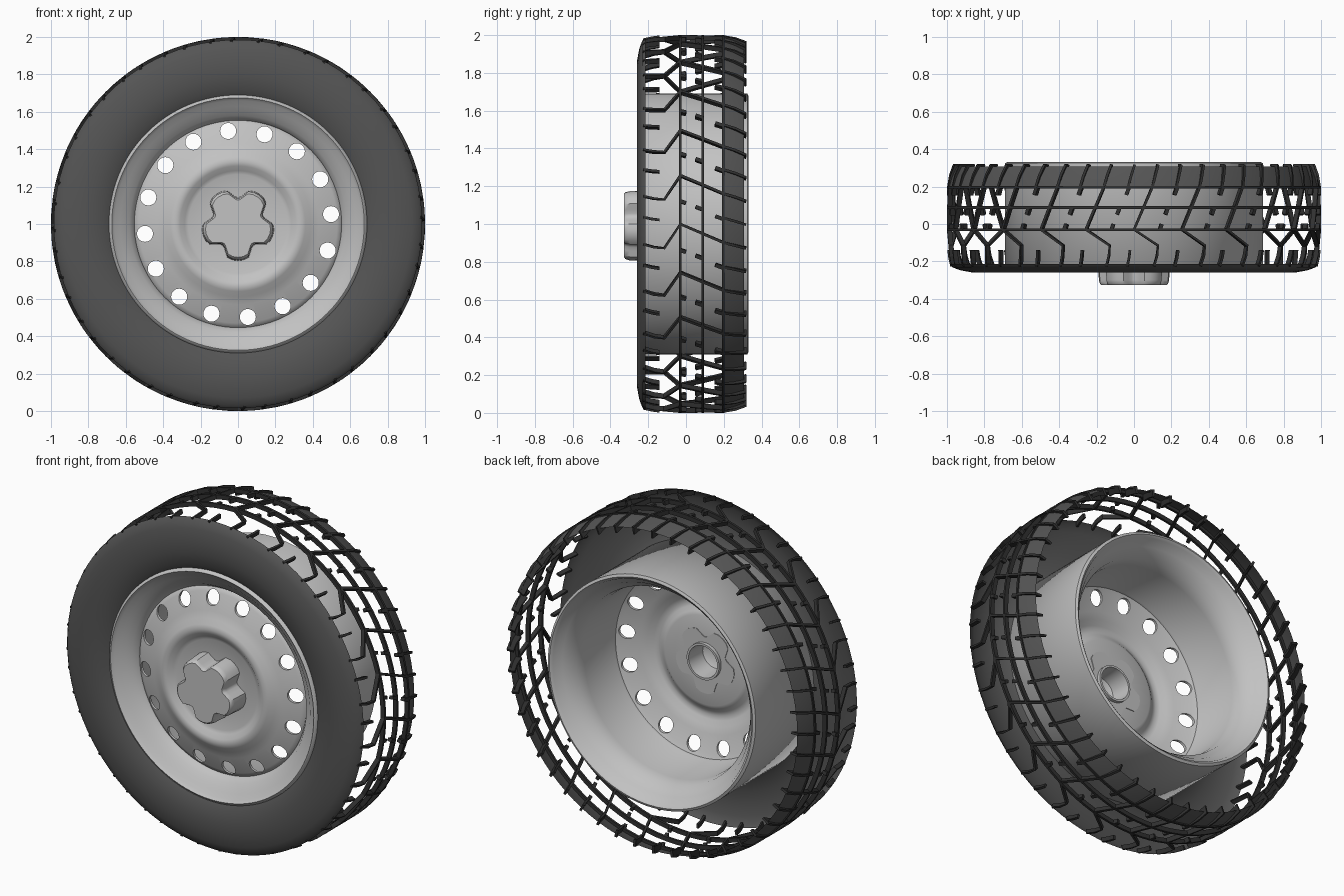
import bpy, bmesh, math
from mathutils import Vector

cube = bpy.data.objects.get("Cube")
if cube:
    bpy.data.objects.remove(cube, do_unlink=True)


def make_material(name, v):
    m = bpy.data.materials.new(name)
    m.use_nodes = True
    m.diffuse_color = (v, v, v, 1)
    bsdf = m.node_tree.nodes["Principled BSDF"]
    bsdf.inputs["Base Color"].default_value = (v, v, v, 1)
    bsdf.inputs["Roughness"].default_value = 0.6
    return m


steel = make_material("painted steel", 0.54)
rubber = make_material("tyre rubber", 0.09)
groove_rubber = make_material("groove rubber", 0.03)


def polar(a, r, y):
    """Point on the wheel: angle from the top towards +x, radius, depth."""
    return Vector((r * math.sin(a), y, 1 + r * math.cos(a)))


def finish(name, bm, mat, smooth=35):
    bmesh.ops.recalc_face_normals(bm, faces=bm.faces[:])
    me = bpy.data.meshes.new(name)
    bm.to_mesh(me)
    bm.free()
    me.materials.append(mat)
    ob = bpy.data.objects.new(name, me)
    bpy.context.collection.objects.link(ob)
    bpy.ops.object.select_all(action="DESELECT")
    ob.select_set(True)
    bpy.context.view_layer.objects.active = ob
    if smooth:
        bpy.ops.object.shade_smooth_by_angle(angle=math.radians(smooth))
    return ob


def skin(bm, loops, wrap):
    """Quads between consecutive rings of vertices."""
    n = len(loops[0])
    pairs = list(zip(loops, loops[1:])) + ([(loops[-1], loops[0])] if wrap else [])
    for a, b in pairs:
        for i in range(n):
            j = (i + 1) % n
            bm.faces.new((a[i], a[j], b[j], b[i]))


def revolve(name, profile, mat, closed=False, seg=96):
    bm = bmesh.new()
    loops = [[bm.verts.new(polar(math.tau * i / seg, r, y)) for i in range(seg)]
             for r, y in profile]
    skin(bm, loops, closed)
    return finish(name, bm, mat, 62)


# Tyre carcass: front sidewall and rear shoulder band
revolve("front_sidewall", [(0.685, -0.225), (0.72, -0.245), (0.79, -0.258), (0.86, -0.26),
                           (0.93, -0.247), (0.97, -0.232), (0.985, -0.215)], rubber)
revolve("rear_shoulder", [(0.994, 0.197), (0.98, 0.25), (0.955, 0.308)], rubber)

# Rim barrel with stepped lips at both ends
revolve("rim_barrel", [
    (0.69, -0.235), (0.69, 0.325), (0.675, 0.332), (0.66, 0.32), (0.65, 0.295),
    (0.625, 0.28), (0.605, 0.245), (0.58, 0.215), (0.57, 0.15), (0.56, -0.115),
    (0.55, -0.135), (0.56, -0.15), (0.58, -0.18), (0.61, -0.195), (0.63, -0.215),
    (0.66, -0.228), (0.675, -0.245)], steel, closed=True)

# Pressed wheel disc with a raised ring
front = [(0.12, -0.2), (0.265, -0.2), (0.285, -0.208), (0.31, -0.228), (0.335, -0.234),
         (0.36, -0.226), (0.39, -0.205), (0.43, -0.19), (0.53, -0.155), (0.565, -0.135)]
disc = revolve("wheel_disc", front + [(r, y + 0.016) for r, y in reversed(front)],
               steel, closed=True)

# Vent holes cut around the disc
bm = bmesh.new()
HOLES = 16
for k in range(HOLES):
    a = math.radians(-6) + math.tau * k / HOLES
    c = polar(a, 0.5, 0)
    rings = [[bm.verts.new(c + Vector((0.043 * math.cos(t), y, 0.043 * math.sin(t))))
              for t in (math.tau * i / 20 for i in range(20))] for y in (-0.3, 0.05)]
    skin(bm, rings, False)
    for ring in rings:
        bm.faces.new(ring)
cutter = finish("vent_cutter", bm, steel, 0)
cutter.hide_render = True
mod = disc.modifiers.new("vents", "BOOLEAN")
mod.operation = "DIFFERENCE"
mod.solver = "EXACT"
mod.object = cutter
bpy.context.view_layer.objects.active = disc
bpy.ops.object.modifier_apply(modifier=mod.name)
bpy.data.objects.remove(cutter, do_unlink=True)

# Five-lobed hub cap, hollow from behind
lobe = [(-18, 0.188), (-9, 0.196), (0, 0.198), (9, 0.196), (18, 0.188),
        (25, 0.162), (31, 0.146), (36, 0.142), (41, 0.146), (47, 0.162)]
star = [(math.radians(180 + 72 * k + d), r) for k in range(5) for d, r in lobe]
bm = bmesh.new()
# each layer: depth, star scale, or a plain radius when the scale is zero
layers = [(-0.3, 0, 0.05), (-0.28, 0, 0.085), (-0.16, 0, 0.095), (-0.16, 0, 0.108),
          (-0.18, 0, 0.108), (-0.18, 1.0, 0), (-0.3, 0.97, 0), (-0.32, 0.94, 0),
          (-0.327, 0.9, 0)]
loops = [[bm.verts.new(polar(a, r * s if s else rad, y)) for a, r in star]
         for y, s, rad in layers]
skin(bm, loops, False)
bm.faces.new(loops[0])
bm.faces.new(loops[-1])
finish("hub_cap", bm, steel, 40)


# Tread: open lattice of groove walls following the crown
def crown(y):
    if y < -0.1:
        return 1 - 1.1 * (y + 0.1) ** 2
    return 1 - 1.7 * max(0, y - 0.18) ** 2


def groove(bm, path, width=0.014, depth=0.026):
    """Narrow bar along a path of (angle, depth) points."""
    rings = []
    for i, (a, y) in enumerate(path):
        a0, y0 = path[max(i - 1, 0)]
        a1, y1 = path[min(i + 1, len(path) - 1)]
        d = Vector((a1 - a0, y1 - y0)).normalized()
        side = Vector((-d.y, d.x)) * width / 2
        rings.append([bm.verts.new(polar(a + s * side.x, crown(y) - drop, y + s * side.y))
                      for s, drop in ((1, 0), (-1, 0), (-1, depth), (1, depth))])
    skin(bm, rings, False)
    bm.faces.new(rings[0])
    bm.faces.new(rings[-1])


bm = bmesh.new()
PITCHES = 24
step = math.tau / PITCHES
for k in range(PITCHES):
    a = k * step
    # slanted cross groove, zigzag and front shoulder groove
    groove(bm, [(a + 0.1, 0.2), (a + 0.05, 0.085), (a, -0.03)])
    groove(bm, [(a, -0.03), (a + 0.13, -0.115), (a + 0.125, -0.17), (a + 0.11, -0.225)], 0.012)
    # short front tick between pitches
    groove(bm, [(a + 0.24, -0.14), (a + 0.235, -0.18), (a + 0.225, -0.225)])
    # small sipes beside the middle channels
    groove(bm, [(a + 0.17, 0.05), (a + 0.185, 0.09)], 0.02)
    groove(bm, [(a + 0.22, 0.155), (a + 0.235, 0.195)], 0.02)
    groove(bm, [(a + 0.14, -0.03), (a + 0.15, 0.0)], 0.02)
    # rear shoulder ticks
    for off in (0.1, 0.1 + step / 2):
        groove(bm, [(a + off, 0.2), (a + off + 0.016, 0.26), (a + off + 0.035, 0.318)],
               0.014, 0.045)
finish("tread_cross_grooves", bm, groove_rubber, 0)

# Channels running round the tread
for i, y in enumerate((-0.03, 0.088, 0.197)):
    r, w = crown(y), 0.007
    revolve(f"tread_channel_{i + 1}", [(r, y - w), (r, y + w), (r - 0.026, y + w),
                                       (r - 0.026, y - w)], groove_rubber, closed=True)
